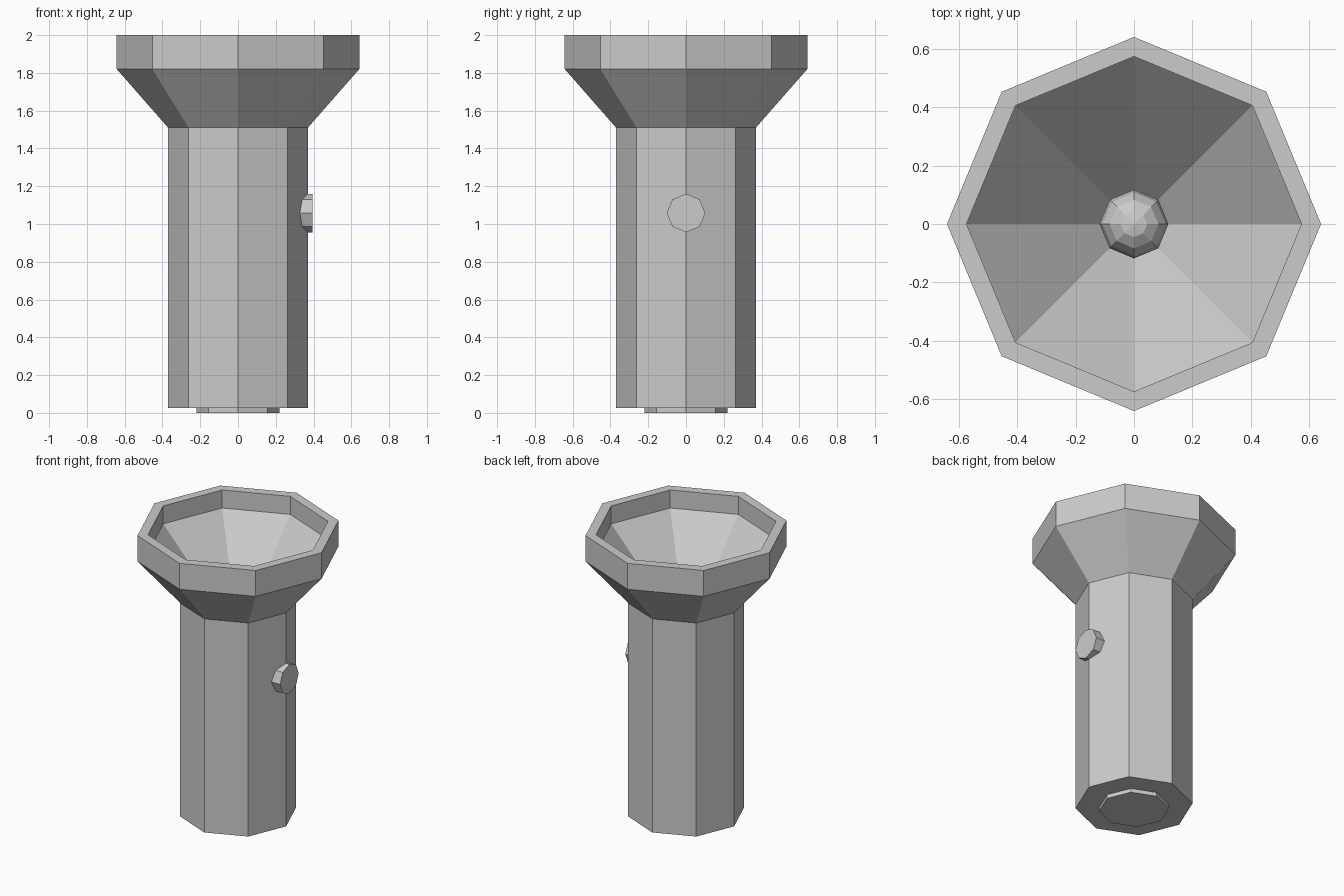
import bpy, bmesh
from math import pi, cos, sin
from mathutils import Matrix

if "Cube" in bpy.data.objects:
    bpy.data.objects.remove(bpy.data.objects["Cube"])

SIDES = 8


def finish(name, bm):
    bmesh.ops.recalc_face_normals(bm, faces=bm.faces)
    mesh = bpy.data.meshes.new(name)
    bm.to_mesh(mesh)
    bm.free()
    obj = bpy.data.objects.new(name, mesh)
    bpy.context.collection.objects.link(obj)
    return obj


def lathe(name, profile):
    """Closed octagonal solid from (radius, z) rings, capped at both ends."""
    bm = bmesh.new()
    rings = [[bm.verts.new((r * cos(2 * pi * i / SIDES), r * sin(2 * pi * i / SIDES), z))
              for i in range(SIDES)] for r, z in profile]
    for a, b in zip(rings, rings[1:]):
        for i in range(SIDES):
            j = (i + 1) % SIDES
            bm.faces.new((a[i], a[j], b[j], b[i]))
    bm.faces.new(rings[0])
    bm.faces.new(rings[-1])
    return finish(name, bm)


# Handle, flared head, rim and hollow reflector in one shell
lathe("torch_body", [(0.37, 0.027), (0.37, 1.51), (0.642, 1.82), (0.642, 2.0),
                     (0.575, 2.0), (0.575, 1.875), (0.10, 1.36)])

# Raised cap under the handle
lathe("end_cap", [(0.22, 0.0), (0.22, 0.04)])

# Bulb at the bottom of the reflector
bm = bmesh.new()
bmesh.ops.create_uvsphere(bm, u_segments=SIDES, v_segments=8, radius=0.118,
                          matrix=Matrix.Translation((0, 0, 1.42)))
finish("bulb", bm)

# Round switch on the right side
button = lathe("switch_button", [(0.102, 0.31), (0.102, 0.395)])
button.data.transform(Matrix.Translation((0, 0, 1.058)) @ Matrix.Rotation(pi / 2, 4, 'Y'))
